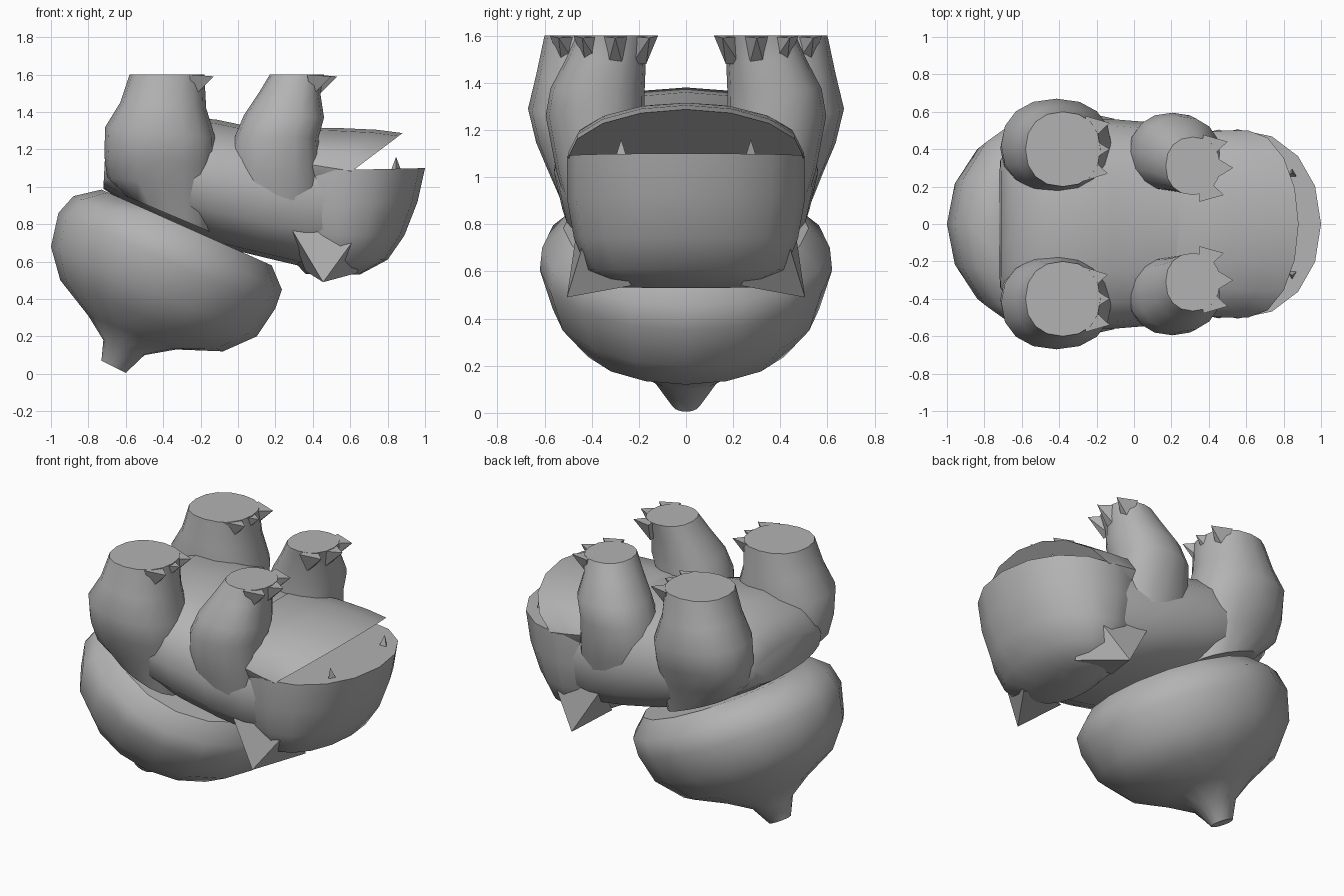
import bpy, bmesh, math
from mathutils import Vector

if "Cube" in bpy.data.objects:
    bpy.data.objects.remove(bpy.data.objects["Cube"], do_unlink=True)

SIDES = 16
grey = bpy.data.materials.new("plain_grey")
grey.use_nodes = True
grey.diffuse_color = (0.45, 0.45, 0.45, 1)
grey.node_tree.nodes["Principled BSDF"].inputs["Base Color"].default_value = grey.diffuse_color


def finish(name, bm, angle):
    bmesh.ops.recalc_face_normals(bm, faces=bm.faces)
    mesh = bpy.data.meshes.new(name)
    bm.to_mesh(mesh)
    bm.free()
    mesh.materials.append(grey)
    obj = bpy.data.objects.new(name, mesh)
    bpy.context.collection.objects.link(obj)
    bpy.ops.object.select_all(action='DESELECT')
    obj.select_set(True)
    bpy.context.view_layer.objects.active = obj
    bpy.ops.object.shade_smooth_by_angle(angle=math.radians(angle))


def loft(name, rings, side=1, power=1.0):
    """Each ring: back x, z, front x, z, half width, centre y. Power under 1 is boxier."""
    def boxy(value):
        return math.copysign(abs(value) ** power, value)

    bm = bmesh.new()
    loops = []
    turns = [math.tau * i / SIDES for i in range(SIDES)]
    for ax, az, bx, bz, half, *yc in rings:
        mid = Vector(((ax + bx) / 2, (yc[0] if yc else 0) * side, (az + bz) / 2))
        along = Vector(((bx - ax) / 2, 0, (bz - az) / 2))
        across = Vector((0, half, 0))
        loops.append([bm.verts.new(mid + along * boxy(math.cos(t)) + across * boxy(math.sin(t)))
                      for t in turns])
    for low, high in zip(loops, loops[1:]):
        for i in range(SIDES):
            j = (i + 1) % SIDES
            bm.faces.new((low[i], low[j], high[j], high[i]))
    bm.faces.new(loops[0])
    bm.faces.new(loops[-1])
    finish(name, bm, 42)


def spike(name, base, tip, side=1):
    bm = bmesh.new()
    corners = [bm.verts.new((x, y * side, z)) for x, y, z in base]
    point = bm.verts.new((tip[0], tip[1] * side, tip[2]))
    bm.faces.new(corners)
    for a, b in zip(corners, corners[1:] + corners[:1]):
        bm.faces.new((a, b, point))
    finish(name, bm, 20)


# Bulb with its short stalk
loft("bulb", [
    (-.73, .07, -.60, .005, .06),
    (-.72, .18, -.50, .10, .14),
    (-.80, .31, -.33, .13, .28),
    (-.95, .50, -.08, .12, .45),
    (-1.0, .68, .10, .20, .565),
    (-.96, .86, .20, .35, .62),
    (-.88, .95, .235, .45, .61),
    (-.73, .985, .18, .58, .52)])

# Trunk, from rump to shoulders
loft("body", [
    (-.72, .99, -.71, 1.18, .34),
    (-.63, .93, -.64, 1.30, .47),
    (-.40, .78, -.42, 1.38, .555),
    (-.10, .68, -.12, 1.36, .56),
    (.15, .62, .12, 1.31, .54),
    (.36, .57, .38, 1.31, .505),
    (.50, .58, .50, 1.29, .48)], power=.82)

# Skull and lower jaw, leaving the open mouth between them
loft("head", [
    (.12, 1.08, 1.0, 1.10, .505),
    (.14, .90, .96, .92, .505),
    (.20, .74, .89, .74, .475),
    (.30, .60, .80, .61, .42),
    (.36, .535, .65, .53, .27)], power=.95)
loft("jaw", [
    (.34, .88, .88, 1.287, .50),
    (.24, .90, .74, 1.305, .50),
    (.08, .95, .52, 1.315, .485),
    (.00, 1.10, .25, 1.315, .34)])

# Legs: rings from the root inside the trunk up to the flat sole
BACK_LEG = [
    (-.60, .95, -.15, .76, .15, .36),
    (-.70, 1.05, -.13, .98, .20, .38),
    (-.715, 1.17, -.12, 1.12, .23, .405),
    (-.71, 1.32, -.12, 1.26, .25, .42),
    (-.63, 1.45, -.17, 1.42, .225, .41),
    (-.58, 1.6, -.18, 1.6, .20, .40)]
FRONT_LEG = [
    (.04, .80, .38, .78, .13, .35),
    (-.06, 1.05, .46, 1.0, .20, .35),
    (-.02, 1.26, .43, 1.26, .21, .385),
    (.03, 1.38, .46, 1.37, .20, .375),
    (.11, 1.5, .44, 1.5, .17, .34),
    (.17, 1.6, .46, 1.6, .155, .31)]
BACK_CLAWS = [(-.14, .27), (-.13, .40), (-.13, .54)]
FRONT_CLAWS = [(.48, .155), (.53, .30), (.50, .44)]

for side, label in ((1, "left"), (-1, "right")):
    for part, leg, claws in (("back", BACK_LEG, BACK_CLAWS), ("front", FRONT_LEG, FRONT_CLAWS)):
        loft(f"{part}_leg_{label}", leg, side, .9)
        # Three broad claws, rooted towards the middle of the foot
        for n, (x, y) in enumerate(claws):
            root = y + (claws[1][1] - y) * .3
            spike(f"{part}_claw_{label}_{n + 1}",
                  [(x - .13, root - .08, 1.6), (x - .13, root + .08, 1.6),
                   (x - .11, root + .03, 1.48), (x - .11, root - .03, 1.48)],
                  (x, y, 1.59), side)
    # Pointed ear growing out of the cheek
    spike(f"ear_{label}", [(.27, .46, .80), (.68, .41, .80), (.64, .23, .54), (.36, .23, .55)],
          (.455, .505, .49), side)
    # Fang
    spike(f"tooth_{label}", [(.815, .25, 1.08), (.875, .25, 1.08), (.845, .30, 1.08)],
          (.845, .275, 1.16), side)
